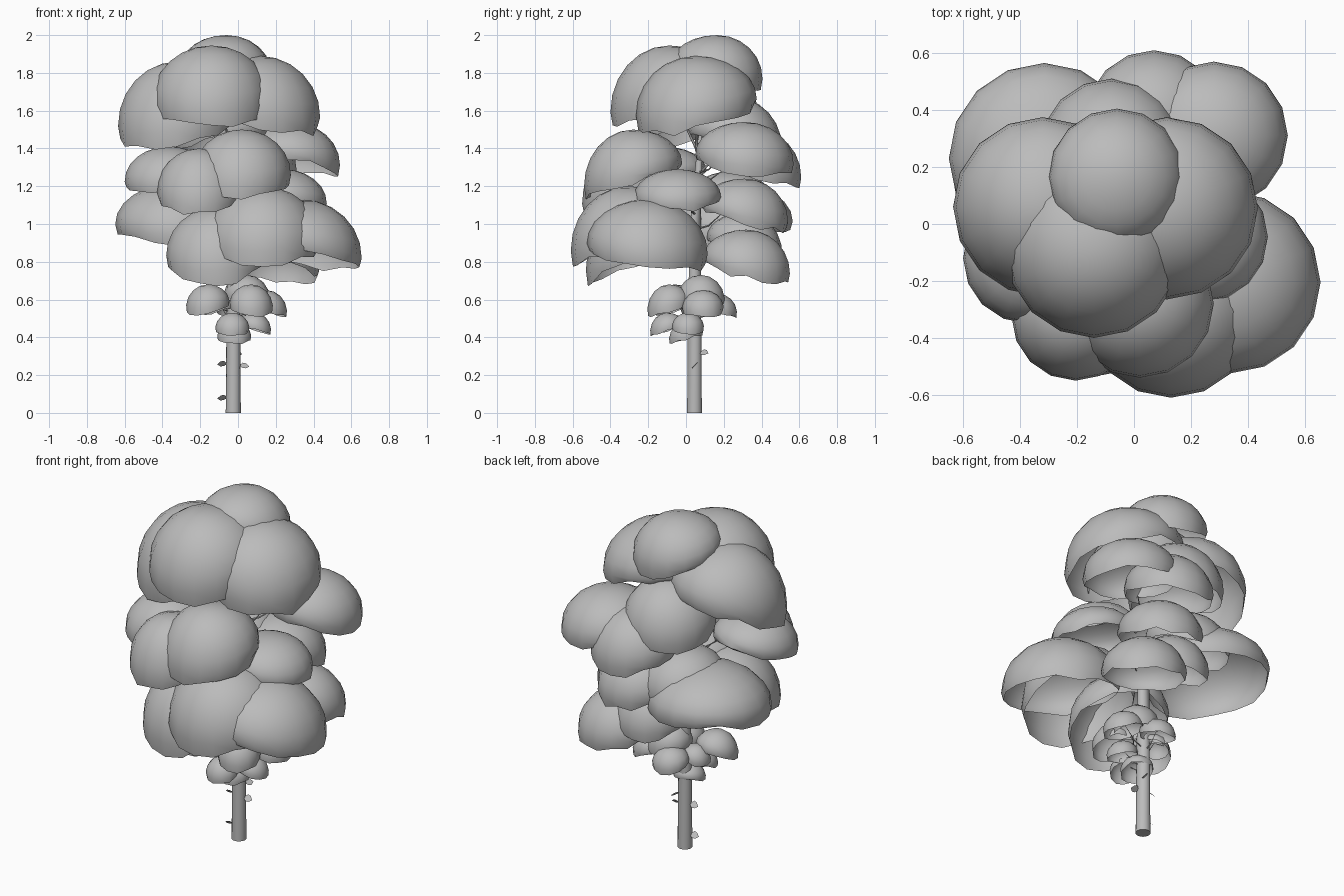
import bpy, bmesh, math, random
from mathutils import Vector

if "Cube" in bpy.data.objects:
    bpy.data.objects.remove(bpy.data.objects["Cube"])

random.seed(4)
TX, TY = -0.025, 0.045  # trunk axis

grey = bpy.data.materials.new("plain grey")
grey.diffuse_color = (0.5, 0.5, 0.5, 1)
grey.use_nodes = True
grey.node_tree.nodes["Principled BSDF"].inputs["Base Color"].default_value = grey.diffuse_color


def finish(name, bm, angle=50):
    me = bpy.data.meshes.new(name)
    bm.to_mesh(me)
    bm.free()
    me.materials.append(grey)
    ob = bpy.data.objects.new(name, me)
    bpy.context.collection.objects.link(ob)
    bpy.ops.object.select_all(action='DESELECT')
    ob.select_set(True)
    bpy.context.view_layer.objects.active = ob
    bpy.ops.object.shade_smooth_by_angle(angle=math.radians(angle))
    return ob


def dome(name, x, y, r, top, bottom, lean, lift, segs=16, rings=7):
    """Open leafy shell whose rim hangs lowest towards the lean heading (degrees)."""
    out = Vector((math.cos(math.radians(lean)), math.sin(math.radians(lean))))
    pmax = math.radians(106)
    bm = bmesh.new()
    apex = bm.verts.new((x, y, top))
    rows = []
    for i in range(1, rings + 1):
        phi = pmax * i / rings
        t = (math.cos(phi) - math.cos(pmax)) / (1 - math.cos(pmax))
        row = []
        for j in range(segs):
            a = math.tau * j / segs
            d = Vector((math.cos(a), math.sin(a)))
            rise = lift * (1 - d.dot(out)) / 2
            if i == rings:
                rise += random.uniform(0, 0.1)
            z = bottom + (top - bottom) * (t + (1 - t) * rise)
            p = d * r * math.sin(phi)
            row.append(bm.verts.new((x + p.x, y + p.y, z)))
        rows.append(row)
    for j in range(segs):
        k = (j + 1) % segs
        bm.faces.new((apex, rows[0][j], rows[0][k]))
        for a, b in zip(rows, rows[1:]):
            bm.faces.new((a[j], b[j], b[k], a[k]))
    return finish(name, bm)


def tube(name, pts, radii, segs=10):
    """Tapered, capped tube along a path."""
    bm = bmesh.new()
    rows = []
    for i, p in enumerate(pts):
        d = Vector(pts[min(i + 1, len(pts) - 1)]) - Vector(pts[max(i - 1, 0)])
        q = d.to_track_quat('Z', 'Y')
        rows.append([bm.verts.new(Vector(p) + q @ Vector((math.cos(math.tau * j / segs) * radii[i],
                                                         math.sin(math.tau * j / segs) * radii[i], 0)))
                     for j in range(segs)])
    for a, b in zip(rows, rows[1:]):
        for j in range(segs):
            k = (j + 1) % segs
            bm.faces.new((a[j], a[k], b[k], b[j]))
    bm.faces.new(rows[0][::-1])
    bm.faces.new(rows[-1])
    return finish(name, bm, 40)


# Trunk
tube("trunk", [(TX, TY, 0), (TX, TY, 0.5), (TX, TY + 0.005, 1.0), (TX + 0.01, TY + 0.02, 1.25),
               (TX - 0.01, TY + 0.03, 1.5)], [0.04, 0.036, 0.03, 0.022, 0.008], 14)

# Foliage shells: x, y, radius, top, bottom, lean heading, rim lift
crown = [
    (-0.06, 0.165, 0.24, 2.0, 1.70, 60, 0.4), (-0.14, -0.09, 0.31, 1.945, 1.50, 270, 0.4),
    (0.115, 0.055, 0.32, 1.89, 1.46, 320, 0.4), (-0.32, 0.06, 0.315, 1.86, 1.38, 240, 0.42),
    (-0.08, 0.26, 0.25, 1.67, 1.32, 110, 0.35),
]
middle = [
    (0.28, 0.31, 0.26, 1.54, 1.24, 40, 0.35), (0.07, 0.37, 0.24, 1.50, 1.18, 80, 0.4),
    (0.02, -0.28, 0.26, 1.50, 1.12, 270, 0.4), (-0.205, -0.325, 0.225, 1.40, 1.03, 265, 0.45),
    (-0.37, -0.12, 0.23, 1.41, 1.15, 240, 0.4), (0.24, -0.045, 0.23, 1.29, 1.06, 0, 0.4),
    (0.08, 0.31, 0.23, 1.24, 0.95, 70, 0.4), (-0.16, 0.25, 0.23, 1.28, 1.00, 110, 0.4),
]
lower = [
    (-0.315, 0.23, 0.335, 1.22, 0.86, 300, 0.3), (0.20, 0.32, 0.23, 0.97, 0.67, 60, 0.4),
    (0.00, 0.31, 0.20, 1.06, 0.78, 90, 0.4), (0.13, -0.305, 0.305, 1.20, 0.77, 270, 0.35),
    (-0.11, -0.26, 0.27, 1.09, 0.67, 265, 0.5), (0.335, -0.205, 0.32, 1.13, 0.73, 30, 0.35),
]
shoots = [
    (-0.16, -0.06, 0.115, 0.68, 0.51, 240, 0.4), (0.07, -0.09, 0.115, 0.68, 0.50, 290, 0.4),
    (0.15, 0.09, 0.11, 0.65, 0.50, 0, 0.4), (-0.03, -0.10, 0.09, 0.53, 0.40, 270, 0.4),
    (0.09, 0.01, 0.085, 0.53, 0.41, 0, 0.4), (0.05, 0.08, 0.125, 0.73, 0.54, 20, 0.3),
    (-0.02, 0.17, 0.10, 0.63, 0.50, 90, 0.4), (-0.02, 0.0, 0.09, 0.48, 0.36, 270, 0.4),
    (-0.10, 0.05, 0.08, 0.62, 0.51, 180, 0.4),
]
for label, group in (("crown", crown), ("middle", middle), ("lower", lower), ("shoot", shoots)):
    small = label == "shoot"
    for n, spec in enumerate(group, 1):
        dome(f"{label}_foliage_{n}", *spec, 12 if small else 16, 5 if small else 7)

# Thin branches forking off the trunk inside the foliage
for label, group, drop, reach, thick in (("crown", crown, 0.28, 0.6, 0.008), ("middle", middle, 0.15, 0.5, 0.006),
                                         ("shoot", shoots, 0.08, 0.9, 0.004)):
    for n, (x, y, r, top, bottom, lean, lift) in enumerate(group, 1):
        end = Vector((x, y, bottom + (top - bottom) * 0.6))
        start = Vector((TX, TY + 0.01, min(1.4, max(0.35, end.z - drop))))
        end = start.lerp(end, reach)
        mid = start.lerp(end, 0.5) - Vector((0, 0, 0.02))
        tube(f"{label}_branch_{n}", [start, mid, end], [thick, thick * 0.7, thick * 0.3], 6)

# Small leaves on the trunk
for n, (z, ang) in enumerate([(0.26, 180), (0.25, 0), (0.08, 185), (0.32, 60)], 1):
    a = math.radians(ang)
    bm = bmesh.new()
    ring = []
    for u, v, w in [(0.03, 0, 0), (0.05, 0.015, 0.016), (0.068, 0.012, 0.012), (0.085, 0, -0.004),
                    (0.068, -0.012, -0.014), (0.05, -0.015, -0.012)]:
        ring.append(bm.verts.new((TX + u * math.cos(a) - v * math.sin(a),
                                  TY + u * math.sin(a) + v * math.cos(a), z + w)))
    bm.faces.new(ring)
    finish(f"trunk_leaf_{n}", bm)
